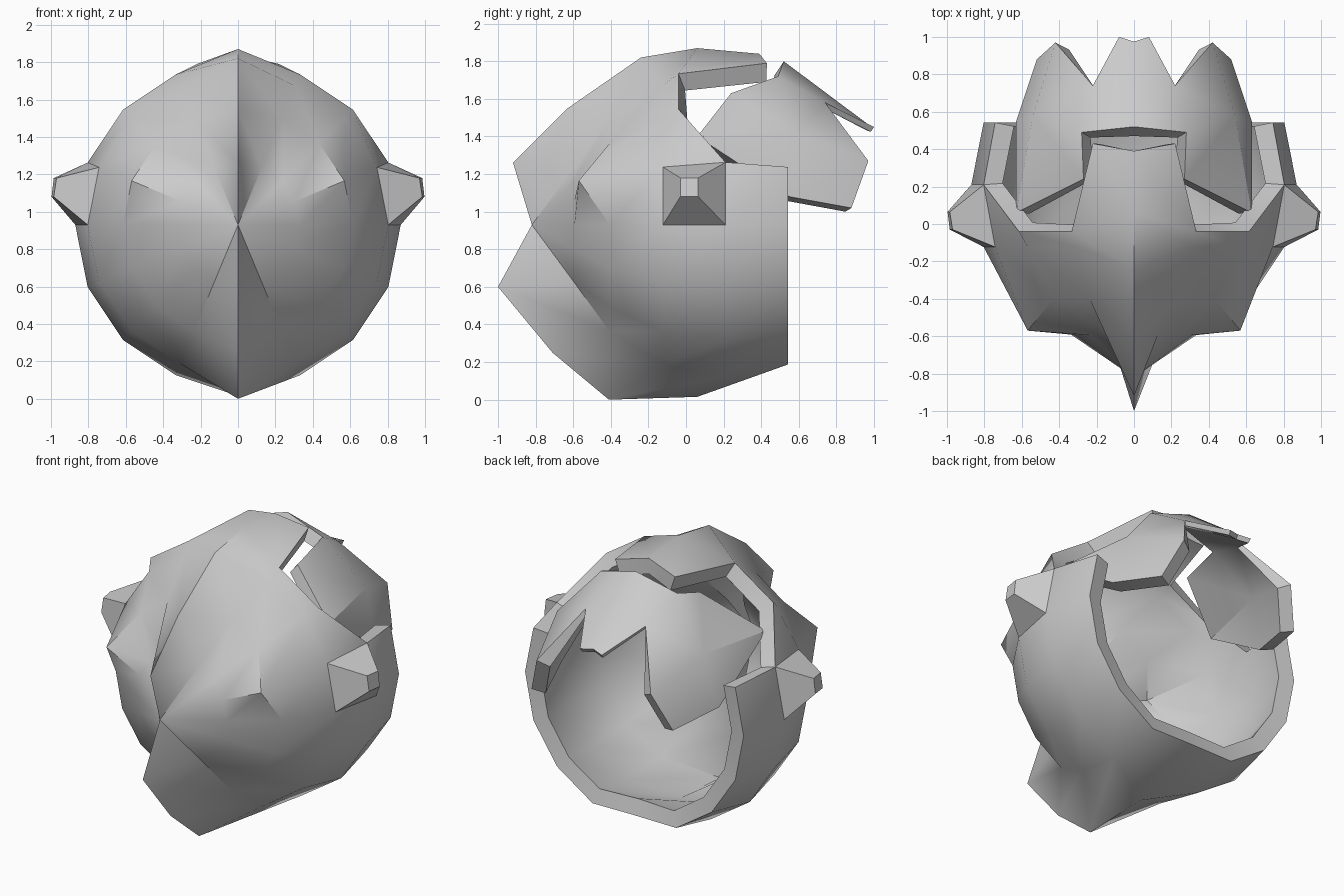
import bpy
from math import sin, cos, pi, radians

if "Cube" in bpy.data.objects:
    bpy.data.objects.remove(bpy.data.objects["Cube"])


def make(name, verts, faces, thickness=0.0, mirror=False, thin=(), smooth=None):
    """Mesh object; optional mirror and inward thickness ('thin' vertices get less)."""
    me = bpy.data.meshes.new(name)
    me.from_pydata(verts, [], faces)
    me.update()
    ob = bpy.data.objects.new(name, me)
    bpy.context.collection.objects.link(ob)
    if mirror:
        m = ob.modifiers.new("mirror", 'MIRROR')
        m.merge_threshold = 0.001
    if thickness:
        s = ob.modifiers.new("thickness", 'SOLIDIFY')
        s.thickness = thickness
        s.offset = -1
        if thin:
            g = ob.vertex_groups.new(name="wall")
            for i in range(len(verts)):
                g.add([i], 0.35 if i in thin else 1.0, 'REPLACE')
            s.vertex_group = g.name
    bpy.ops.object.select_all(action='DESELECT')
    ob.select_set(True)
    bpy.context.view_layer.objects.active = ob
    bpy.ops.object.convert(target='MESH')
    if smooth:
        bpy.ops.object.shade_smooth_by_angle(angle=radians(smooth))
    return ob


R, CY, CZ, N = 0.87, 0.21, 0.93, 16

# Midline ridge: (y, z) for rings 1-5, above and below the nose point
TOP = [(-0.92, 1.26), (-0.63, 1.55), (-0.24, 1.82), (0.06, 1.87), (0.39, 1.84)]
BOTTOM = [(-1.0, 0.60), (-0.71, 0.25), (-0.41, 0.0), (0.06, 0.015), (0.543, 0.19)]


def ring_point(k, j):
    """Sphere point on ring k, spoke j, with the sculpted changes."""
    a, t = k * pi / 8, j * 2 * pi / N
    x, y, z = R * sin(a) * cos(t), CY - R * cos(a), CZ + R * sin(a) * sin(t)
    if j == 4:
        return (0, *TOP[k - 1])
    if j == 12:
        return (0, *BOTTOM[k - 1])
    if k == 2 and j in (1, 7):               # eye bumps
        y = -0.57
    if k == 4 and j in (2, 3, 5, 6):         # edge of the upper side openings
        y = -0.04
    if k == 5 and j in (3, 5):               # rear corners of the top tongue
        x, y, z = (0.22 if j == 3 else -0.22), 0.43, 1.79
    return (x, y, z)


# Shell: sphere along y, open at the back, with gaps beside the top tongue
verts = [(0, -0.82, CZ)]
verts += [ring_point(k, j) for k in range(1, 6) for j in range(N)]
idx = lambda k, j: 1 + (k - 1) * N + j % N
faces = [(0, idx(1, j), idx(1, j + 1)) for j in range(N)]
for k in range(1, 5):
    for j in range(N):
        if k == 4 and j in (1, 2, 5, 6):
            continue
        faces.append((idx(k, j), idx(k + 1, j), idx(k + 1, j + 1), idx(k, j + 1)))
make("shell", verts, faces, thickness=0.105, smooth=38)

# Ears: tapered blocks on both sides
base = [ring_point(3, 0), ring_point(4, 0), ring_point(4, 1), ring_point(3, 1)]
tip = [(0.985, -0.03, 1.08), (0.997, 0.065, 1.08), (0.985, 0.065, 1.18), (0.97, -0.03, 1.18)]
sides = [(i, (i + 1) % 4, (i + 1) % 4 + 4, i + 4) for i in range(4)]
make("ears", base + tip, sides + [(4, 5, 6, 7), (3, 2, 1, 0)], mirror=True)

# Back plate: three hanging prongs, right half mirrored
half = [
    (0, 0.52, 1.80),        # 0 top centre
    (0.28, 0.49, 1.72),     # 1 top side
    (0.27, 0.24, 1.63),     # 2 front inner corner
    (0.63, 0.06, 1.40),     # 3 front outer corner
    (0.54, 0.58, 1.42),     # 4 fold
    (0.22, 0.74, 1.58),     # 5 notch
    (0.08, 1.0, 1.45),      # 6 middle prong side
    (0, 0.975, 1.46),       # 7 middle prong centre
    (0.42, 0.97, 1.27),     # 8 side prong tip
    (0.52, 0.88, 1.02),     # 9 side prong lower tip
    (0.63, 0.55, 1.08),     # 10 side prong lower edge
]
quads = [(1, 5, 0), (5, 6, 7, 0), (2, 3, 4, 1), (4, 8, 5, 1), (10, 9, 8, 4), (3, 10, 4)]
make("back_plate", half, quads, thickness=0.09, mirror=True, thin=(5, 6, 7), smooth=35)
